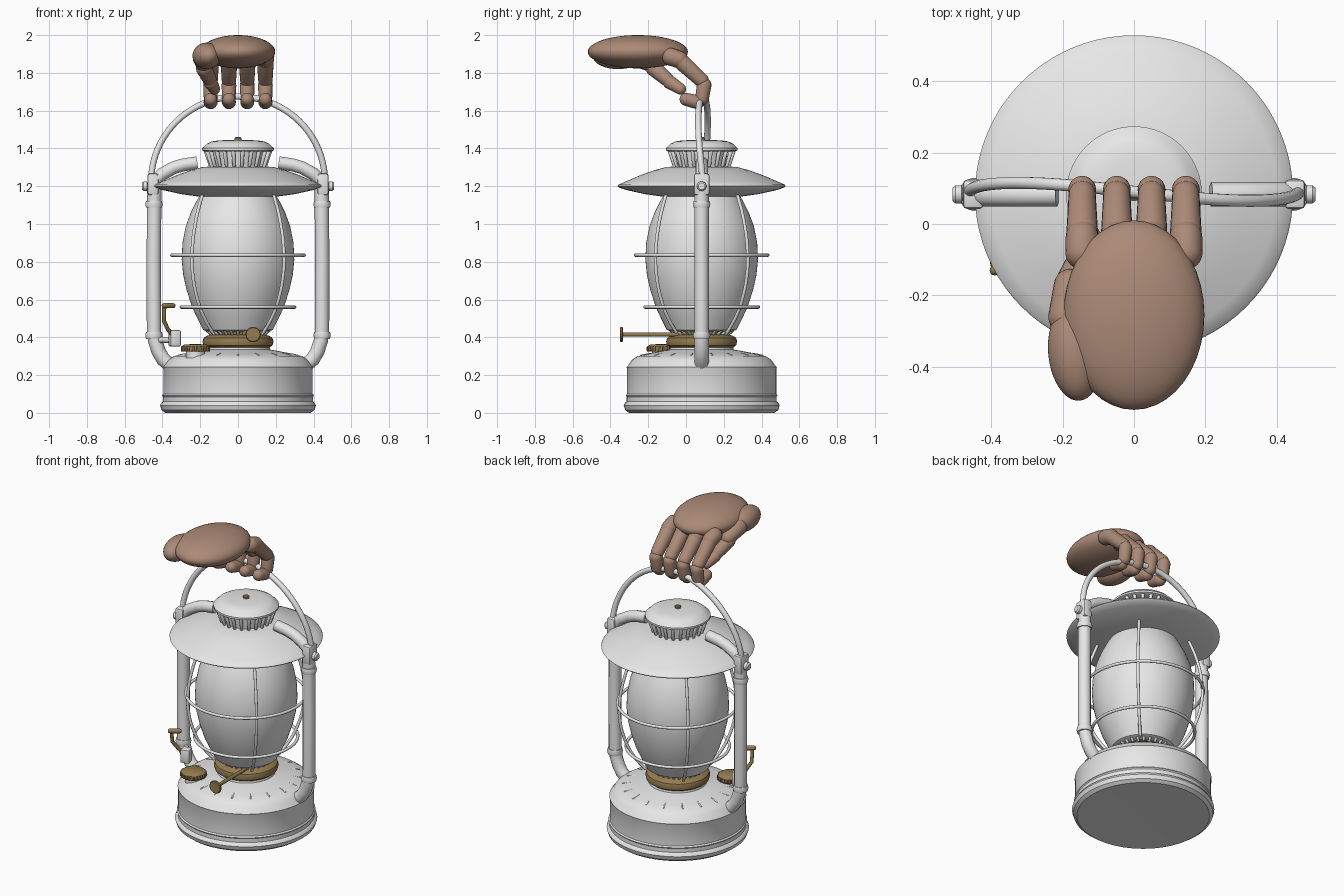
import bpy, bmesh
from math import sin, cos, pi, radians
from mathutils import Vector, Matrix

if "Cube" in bpy.data.objects:
    bpy.data.objects.remove(bpy.data.objects["Cube"])

CY = 0.083  # lantern axis in y


def material(name, color):
    m = bpy.data.materials.new(name)
    m.diffuse_color = (*color, 1)
    m.use_nodes = True
    m.node_tree.nodes["Principled BSDF"].inputs["Base Color"].default_value = (*color, 1)
    return m


GREY = material("pale grey metal", (0.8, 0.8, 0.8))
BRASS = material("dull brass", (0.3, 0.2, 0.08))
SKIN = material("brown skin", (0.41, 0.255, 0.185))


def finish(ob, mat, angle=35):
    ob.data.materials.clear()
    ob.data.materials.append(mat)
    bpy.ops.object.select_all(action="DESELECT")
    ob.select_set(True)
    bpy.context.view_layer.objects.active = ob
    bpy.ops.object.shade_smooth_by_angle(angle=radians(angle))
    return ob


def from_bmesh(name, bm, mat, angle=35):
    bmesh.ops.recalc_face_normals(bm, faces=bm.faces)
    me = bpy.data.meshes.new(name)
    bm.to_mesh(me)
    bm.free()
    ob = bpy.data.objects.new(name, me)
    bpy.context.collection.objects.link(ob)
    return finish(ob, mat, angle)


def add_lathe(bm, profile, loc, axis=(0, 0, 1), steps=64):
    """Spin a (radius, height) profile round an axis through loc."""
    place = Matrix.Translation(loc) @ Vector(axis).to_track_quat("Z", "Y").to_matrix().to_4x4()
    vs = [bm.verts.new((r, 0, z)) for r, z in profile]
    es = [bm.edges.new(p) for p in zip(vs, vs[1:])]
    out = bmesh.ops.spin(bm, geom=vs + es, cent=(0, 0, 0), axis=(0, 0, 1), angle=2 * pi, steps=steps)
    new = set(vs) | {v for e in out["geom_last"] for v in getattr(e, "verts", [e])}
    new |= {v for v in bm.verts if not v.tag}
    bmesh.ops.transform(bm, matrix=place, verts=list(new))
    bmesh.ops.remove_doubles(bm, verts=list(new), dist=0.0001)
    for v in bm.verts:
        v.tag = True


def lathe(name, profile, mat, loc=(0, CY, 0), axis=(0, 0, 1), steps=64):
    bm = bmesh.new()
    add_lathe(bm, profile, loc, axis, steps)
    return from_bmesh(name, bm, mat)


def add_bone(bm, a, b, r1, r2, steps=20, arc=6):
    """Tapered capsule from a to b."""
    a, b = Vector(a), Vector(b)
    low = [(r1 * cos(t), r1 * sin(t)) for t in (-pi / 2 * (1 - i / arc) for i in range(arc + 1))]
    high = [(r2 * cos(t), (b - a).length + r2 * sin(t)) for t in (pi / 2 * i / arc for i in range(arc + 1))]
    add_lathe(bm, low + high, a, b - a, steps)


def bones(name, chain, mat, steps=20, arc=6):
    bm = bmesh.new()
    for link in chain:
        add_bone(bm, *link, steps, arc)
    return from_bmesh(name, bm, mat, 60)


def tube(name, points, radius, mat, cyclic=False, smooth=False):
    cu = bpy.data.curves.new(name, "CURVE")
    cu.dimensions, cu.bevel_depth, cu.bevel_resolution, cu.use_fill_caps = "3D", radius, 4, True
    sp = cu.splines.new("BEZIER" if smooth else "POLY")
    pts = sp.bezier_points if smooth else sp.points
    pts.add(len(points) - 1)
    for p, co in zip(pts, points):
        if smooth:
            p.co, p.handle_left_type, p.handle_right_type = co, "AUTO", "AUTO"
        else:
            p.co = (*co, 1)
    sp.use_cyclic_u = cyclic
    ob = bpy.data.objects.new(name, cu)
    bpy.context.collection.objects.link(ob)
    bpy.ops.object.select_all(action="DESELECT")
    ob.select_set(True)
    bpy.context.view_layer.objects.active = ob
    bpy.ops.object.convert(target="MESH")
    return finish(bpy.context.object, mat, 50)


def box(name, loc, size, mat, bevel=0.008, rot=0):
    bm = bmesh.new()
    bmesh.ops.create_cube(bm, size=1, matrix=Matrix.LocRotScale(loc, Matrix.Rotation(rot, 3, "Z").to_quaternion(), size))
    bmesh.ops.bevel(bm, geom=bm.edges[:], offset=bevel, segments=2, affect="EDGES", profile=0.5)
    return from_bmesh(name, bm, mat)


def ellipsoid(name, loc, size, mat, rot=0):
    bm = bmesh.new()
    bmesh.ops.create_uvsphere(bm, u_segments=40, v_segments=24, radius=1,
                              matrix=Matrix.LocRotScale(loc, Matrix.Rotation(rot, 3, "Z").to_quaternion(), size))
    return from_bmesh(name, bm, mat, 60)


def polar(r, t, z):
    return (r * cos(t), CY + r * sin(t), z)


# Fuel tank with rolled foot, shoulder and radial ribs
lathe("fuel_tank", [(0, 0.005), (0.385, 0.0), (0.405, 0.015), (0.413, 0.04), (0.405, 0.055), (0.397, 0.06),
                    (0.397, 0.085), (0.402, 0.092), (0.395, 0.1), (0.395, 0.235), (0.398, 0.242), (0.388, 0.252),
                    (0.37, 0.28), (0.34, 0.3), (0.29, 0.313), (0.2, 0.33), (0.17, 0.335), (0.165, 0.36), (0, 0.36)], GREY, steps=80)
ribs = [2 * pi * (i + 0.5) / 18 for i in range(18)]
bones("tank_ribs", [(polar(0.27, t, 0.313), polar(0.32, t, 0.304), 0.005, 0.005) for t in ribs], GREY, 8, 2)

# Burner and perforated gallery
lathe("burner", [(0, 0.345), (0.165, 0.345), (0.183, 0.358), (0.188, 0.378), (0.182, 0.397),
                 (0.165, 0.408), (0.14, 0.415), (0, 0.415)], BRASS)
lathe("gallery", [(0, 0.41), (0.13, 0.41), (0.135, 0.43), (0, 0.43)], BRASS)
teeth = [2 * pi * i / 28 for i in range(28)]
bones("gallery_teeth", [(polar(0.14, t, 0.415), polar(0.165, t, 0.437), 0.008, 0.008) for t in teeth], GREY, 8, 2)

# Glass globe
lathe("globe", [(0, 0.432), (0.165, 0.432), (0.185, 0.44), (0.215, 0.5), (0.243, 0.56), (0.272, 0.65), (0.29, 0.73),
                (0.298, 0.81), (0.294, 0.9), (0.276, 0.99), (0.25, 1.06), (0.22, 1.12), (0.19, 1.17), (0, 1.17)], GREY)

# Wire cage
for name, r, z in (("upper_cage_ring", 0.35, 0.835), ("lower_cage_ring", 0.3, 0.56)):
    tube(name, [polar(r, 2 * pi * i / 64, z) for i in range(64)], 0.009, GREY, cyclic=True)
for i in range(4):
    t = pi / 4 + i * pi / 2
    tube("cage_wire", [polar(r, t, z) for r, z in ((0.19, 0.425), (0.25, 0.5), (0.295, 0.58), (0.34, 0.74),
                                                   (0.343, 0.86), (0.315, 1.02), (0.262, 1.17))], 0.009, GREY, smooth=True)

# Wide hood, vented neck and cap
lathe("hood", [(0, 1.14), (0.17, 1.14), (0.3, 1.158), (0.4, 1.18), (0.437, 1.193), (0.445, 1.2), (0.44, 1.208),
               (0.4, 1.226), (0.32, 1.26), (0.25, 1.285), (0.19, 1.301), (0.14, 1.305), (0, 1.305)], GREY, steps=80)
lathe("vent_neck", [(0, 1.3), (0.128, 1.3), (0.14, 1.39), (0, 1.39)], GREY)
vents = [2 * pi * i / 22 for i in range(22)]
bones("vent_slats", [(polar(0.145, t, 1.305), polar(0.172, t, 1.39), 0.009, 0.011) for t in vents], GREY, 10, 2)
lathe("cap", [(0, 1.385), (0.18, 1.385), (0.19, 1.39), (0.19, 1.402), (0.18, 1.41), (0.165, 1.425),
              (0.14, 1.437), (0.1, 1.443), (0, 1.445)], GREY)
lathe("cap_knob", [(0, 1.44), (0.017, 1.44), (0.018, 1.455), (0.012, 1.46), (0, 1.46)], BRASS, steps=20)

# Side tubes, collars, pivots and hood arms, mirrored
for s, side in ((1, "left"), (-1, "right")):
    def pt(x, z):
        return (s * x, CY, z)
    tube(side + "_side_tube", [pt(0.443, 1.2), pt(0.446, 0.8), pt(0.445, 0.43), pt(0.438, 0.38), pt(0.42, 0.325),
                               pt(0.395, 0.283), pt(0.355, 0.25)], 0.038, GREY)
    tube(side + "_hood_arm", [pt(0.445, 1.2), pt(0.435, 1.235), pt(0.4, 1.265), pt(0.34, 1.298), pt(0.29, 1.313),
                              pt(0.215, 1.324)], 0.034, GREY)
    for z in (1.105, 0.41):
        lathe(side + "_tube_collar", [(0.03, -0.018), (0.042, -0.018), (0.046, 0), (0.042, 0.018), (0.03, 0.018)],
              GREY, pt(0.445, z), steps=32)
    box(side + "_pivot_block", pt(0.45, 1.21), (0.058, 0.082, 0.115), GREY, 0.012)
    lathe(side + "_pivot_bolt", [(0, 0), (0.018, 0), (0.018, 0.025), (0.025, 0.027), (0.025, 0.045), (0.018, 0.053),
                                 (0, 0.053)], GREY, pt(0.455, 1.2), (s, 0, 0), 24)

# Carrying bail
arc = [pi * i / 40 for i in range(41)]
tube("bail", [(0.46 * cos(t), 0.09 - 0.05 * cos(t) * sin(t), 1.225 + 0.45 * sin(t)) for t in arc], 0.017, GREY)

# Wick wheel on its rod
lathe("wick_rod", [(0, 0), (0.011, 0), (0.011, 0.33), (0, 0.33)], BRASS, (0.08, -0.34, 0.415), (0, 1, 0), 16)
lathe("wick_wheel", [(0, -0.008), (0.036, -0.008), (0.04, -0.004), (0.04, 0.004), (0.036, 0.008), (0, 0.008)],
      BRASS, (0.08, -0.342, 0.415), (0, 1, 0), 28)

# Filler cap with gripped edge
fx, fy = -0.225, -0.13
lathe("filler_neck", [(0, 0.29), (0.05, 0.29), (0.05, 0.335), (0, 0.335)], GREY, (fx, fy, 0), steps=32)
lathe("filler_cap", [(0, 0.325), (0.07, 0.325), (0.073, 0.352), (0.06, 0.362), (0, 0.365)], BRASS, (fx, fy, 0), steps=36)
grips = [2 * pi * i / 24 for i in range(24)]
bones("filler_grips", [((fx + 0.072 * cos(t), fy + 0.072 * sin(t), 0.33), (fx + 0.072 * cos(t), fy + 0.072 * sin(t), 0.348),
                        0.006, 0.006) for t in grips], BRASS, 8, 2)

# Globe lifting lever on its bracket
box("lever_bracket", (-0.335, -0.045, 0.395), (0.055, 0.055, 0.085), GREY, 0.006, 0.25)
tube("lever_bracket_arm", [(-0.335, -0.04, 0.385), (-0.41, 0.06, 0.385)], 0.016, GREY)
tube("lever", [(-0.345, -0.05, 0.41), (-0.37, -0.075, 0.44), (-0.393, -0.105, 0.49), (-0.39, -0.115, 0.565)], 0.011, BRASS)
bones("lever_handle", [((-0.39, -0.13, 0.568), (-0.345, -0.1, 0.568), 0.014, 0.014)], BRASS, 16, 3)

# Hand: palm and thumb mound
ellipsoid("palm", (0, -0.255, 1.912), (0.197, 0.265, 0.088), SKIN)
ellipsoid("thumb_mound", (-0.165, -0.36, 1.89), (0.075, 0.135, 0.07), SKIN, 0.1)

# Fingers curled round the bail
for name, x in (("index", -0.145), ("middle", -0.048), ("ring", 0.049), ("little", 0.145)):
    path = [(-0.08, 1.885), (-0.035, 1.87), (-0.02, 1.855), (0.083, 1.76), (0.096, 1.735), (0.085, 1.665),
            (0.06, 1.645), (0.0, 1.66)]
    p = [(x, y, z) for y, z in path]
    bones(name + "_finger", [(p[0], p[1], 0.047, 0.046), (p[2], p[3], 0.044, 0.038),
                             (p[4], p[5], 0.039, 0.036), (p[6], p[7], 0.037, 0.034)], SKIN)

# Thumb
bones("thumb", [((-0.19, -0.26, 1.88), (-0.18, -0.17, 1.845), 0.05, 0.044),
                ((-0.18, -0.17, 1.825), (-0.15, -0.1, 1.765), 0.043, 0.037),
                ((-0.145, -0.085, 1.75), (-0.125, -0.03, 1.715), 0.037, 0.03)], SKIN)
